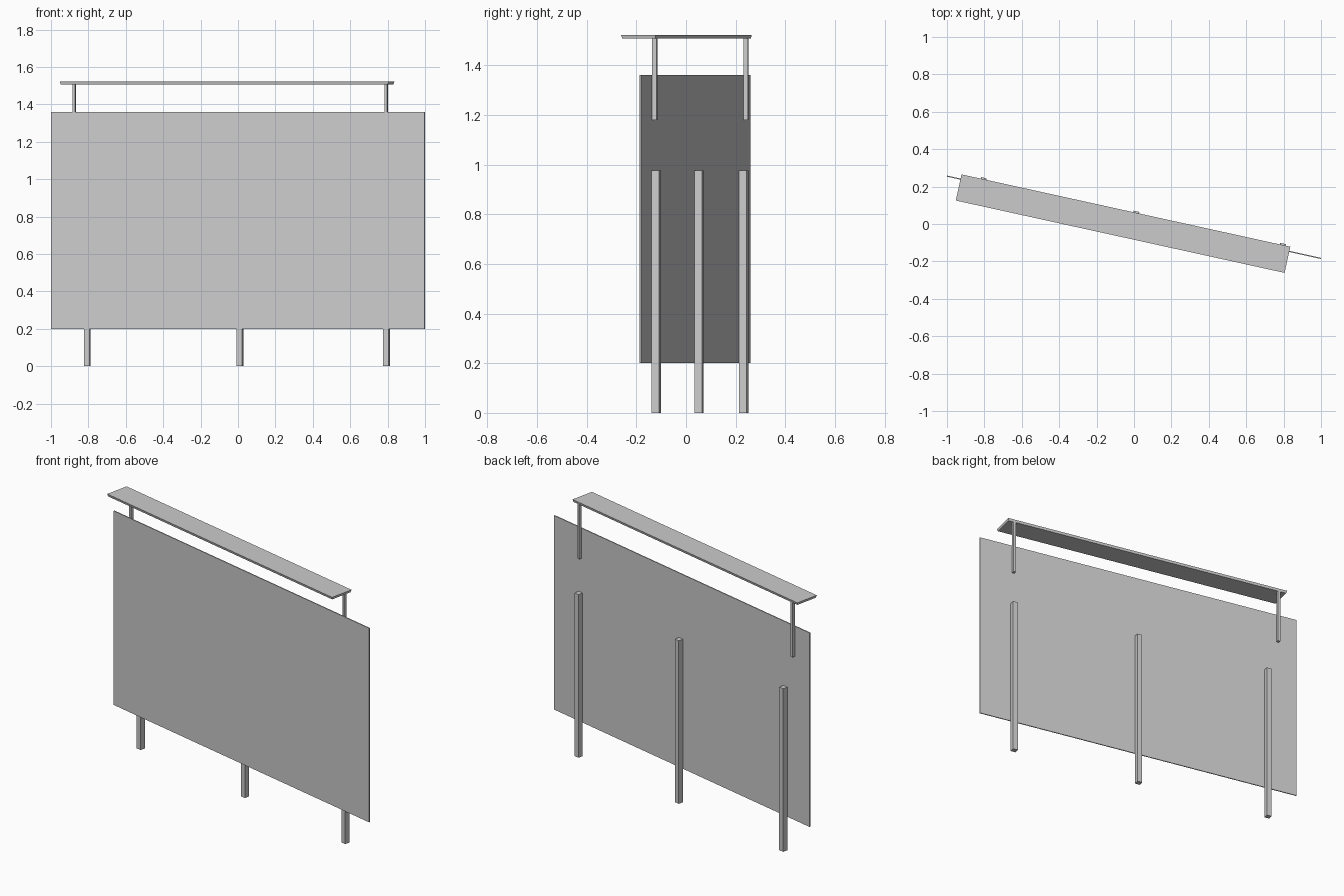
import bpy, bmesh
from math import atan2, cos
from mathutils import Matrix, Vector

if "Cube" in bpy.data.objects:
    bpy.data.objects.remove(bpy.data.objects["Cube"])

ANGLE = atan2(-0.44, 2.0)      # the whole sign is turned in plan
TURN = Matrix.Rotation(ANGLE, 4, 'Z')
BOARD_Y = 0.036
BOARD_T = 0.006


def box(name, x, y, z0, z1, width, depth, inset=0.0):
    """Turned box from z0 to z1; inset draws the underside in."""
    bm = bmesh.new()
    bmesh.ops.create_cube(bm, size=1.0)
    for v in bm.verts:
        s = inset if v.co.z < 0 else 0.0
        v.co = Vector((v.co.x * (width - 2 * s), v.co.y * (depth - 2 * s),
                       v.co.z * (z1 - z0)))
    mesh = bpy.data.meshes.new(name)
    bm.to_mesh(mesh)
    bm.free()
    ob = bpy.data.objects.new(name, mesh)
    ob.matrix_world = Matrix.Translation((x, y, (z0 + z1) / 2)) @ TURN
    bpy.context.collection.objects.link(ob)
    return ob


def behind_board(x, depth):
    """World y of a post resting on the back of the board at x."""
    return BOARD_Y - 0.22 * x + (depth + BOARD_T) / 2 / cos(ANGLE)


# Thin panel
box("board", 0, BOARD_Y, 0.20, 1.36, 2.0 / cos(ANGLE) - 0.002, BOARD_T)

# Ground posts behind the panel
for i, x in enumerate((-0.806, 0.010, 0.794)):
    box(f"ground_post_{i + 1}", x, behind_board(x, 0.031), 0.0, 0.975, 0.031, 0.031)

# Slim posts holding the roof
for i, x in enumerate((-0.876, 0.792)):
    box(f"roof_post_{i + 1}", x, behind_board(x, 0.019), 1.18, 1.509, 0.015, 0.019)

# Roof slab
box("roof", -0.0585, 0.002, 1.507, 1.522, 1.80, 0.143, inset=0.004)
